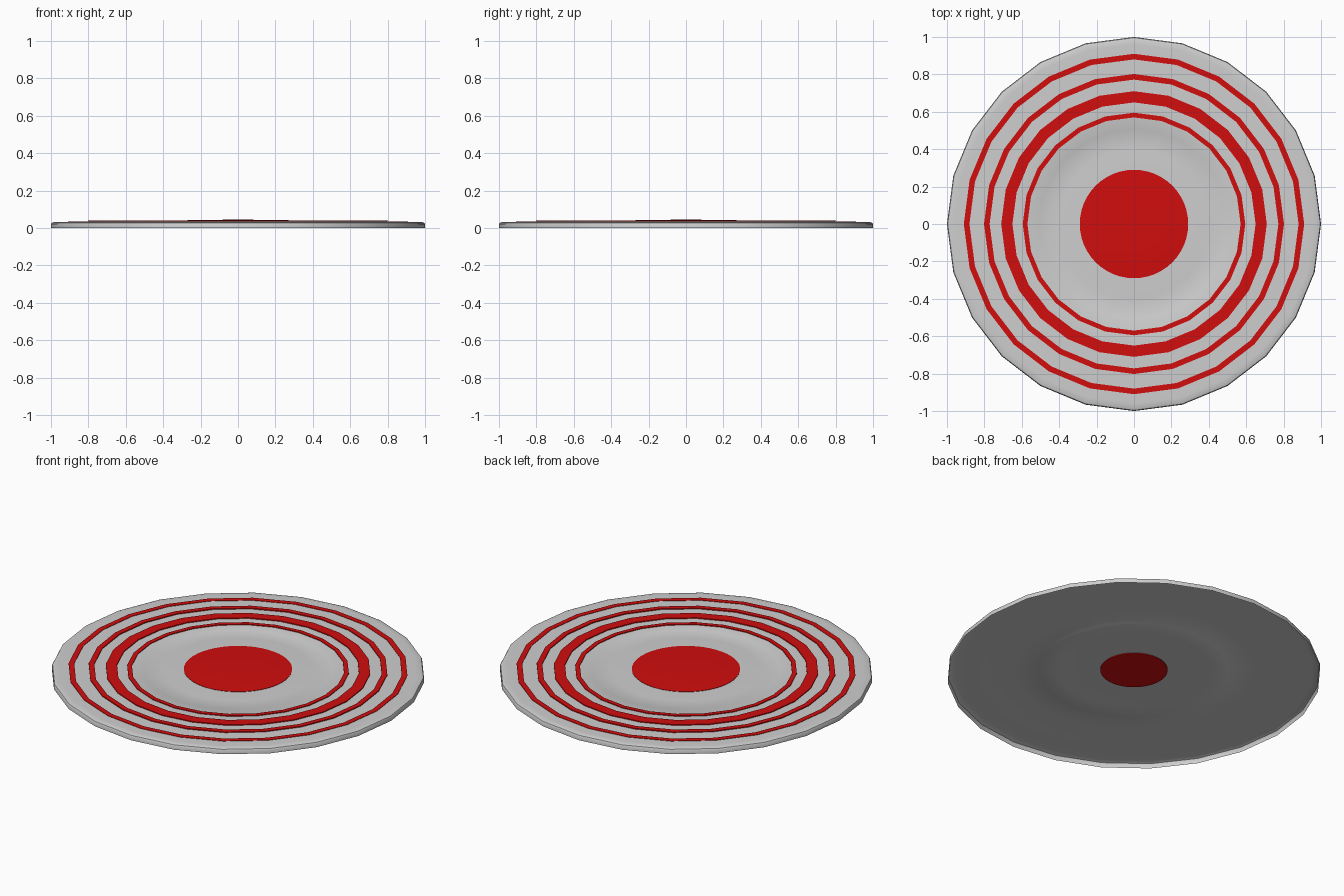
import bpy, bmesh
from math import cos, sin, tau, radians

cube = bpy.data.objects.get("Cube")
if cube:
    bpy.data.objects.remove(cube)


def make_material(name, rgb):
    mat = bpy.data.materials.new(name)
    mat.use_nodes = True
    mat.diffuse_color = (*rgb, 1)
    mat.node_tree.nodes["Principled BSDF"].inputs["Base Color"].default_value = (*rgb, 1)
    return mat


grey = make_material("light_grey", (0.62, 0.62, 0.62))
red = make_material("red", (0.64, 0.004, 0.004))


def lathe(name, profile, mat, sides=24, closed=False):
    """Spin (radius, z) points around z; a zero radius becomes a single pole."""
    bm = bmesh.new()
    loops = []
    for r, z in profile:
        if r == 0:
            loops.append([bm.verts.new((0, 0, z))] * sides)
        else:
            loops.append([bm.verts.new((r * cos(tau * i / sides), r * sin(tau * i / sides), z))
                          for i in range(sides)])
    pairs = list(zip(loops, loops[1:]))
    if closed:
        pairs.append((loops[-1], loops[0]))
    for a, b in pairs:
        for i in range(sides):
            j = (i + 1) % sides
            corners = list(dict.fromkeys((a[i], b[i], b[j], a[j])))
            bm.faces.new(corners)
    mesh = bpy.data.meshes.new(name)
    bm.to_mesh(mesh)
    bm.free()
    mesh.materials.append(mat)
    obj = bpy.data.objects.new(name, mesh)
    bpy.context.collection.objects.link(obj)
    bpy.ops.object.select_all(action="DESELECT")
    obj.select_set(True)
    bpy.context.view_layer.objects.active = obj
    bpy.ops.object.shade_smooth_by_angle(angle=radians(35))
    return obj


# Thin plate, open underneath, with a rounded rim and a raised middle
lathe("plate", [(0.18, 0.036), (0.29, 0.037), (0.4, 0.035), (0.51, 0.032), (0.515, 0.034),
                (0.65, 0.034), (0.71, 0.034), (0.8, 0.033), (0.91, 0.032), (0.96, 0.032),
                (0.985, 0.031), (0.996, 0.027), (1.0, 0.02), (1.0, 0.0)], grey)

# Raised stripes
stripes = {"inner": (0.57, 0.595, 0.039), "wide": (0.65, 0.71, 0.040),
           "middle": (0.772, 0.802, 0.040), "outer": (0.88, 0.91, 0.037)}
for label, (r_in, r_out, top) in stripes.items():
    low = 0.0345
    lathe(label + "_stripe", [(r_in, low), (r_in, top), (r_out, top), (r_out, low)],
          red, closed=True)

# Central button, showing through the underside
lathe("centre_button", [(0, 0.044), (0.15, 0.0435), (0.25, 0.042), (0.29, 0.040),
                        (0.29, 0.038), (0.18, 0.0375), (0.18, 0.031), (0, 0.031)], red, sides=48)
